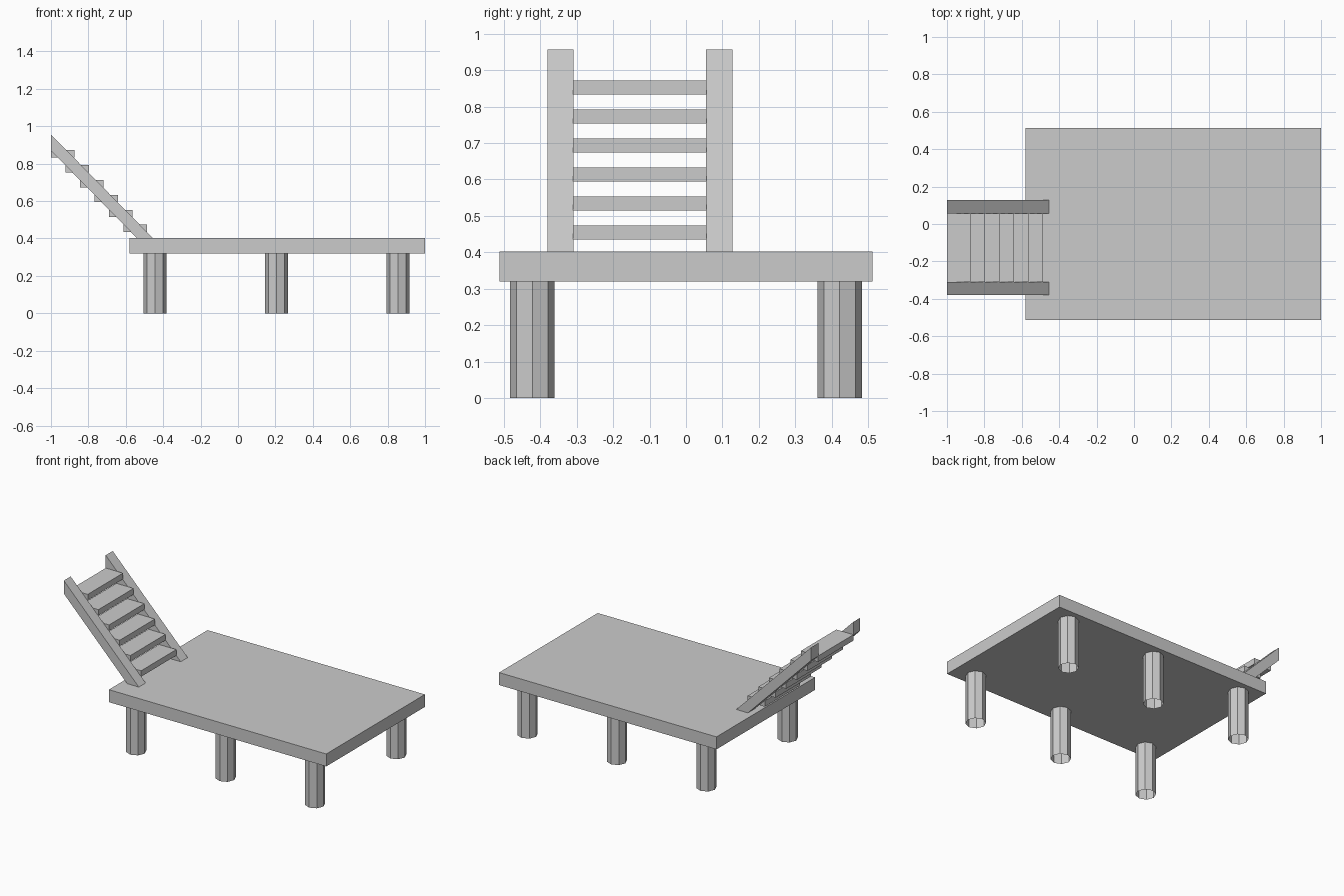
import bpy
import bmesh
from math import cos, sin, pi

if "Cube" in bpy.data.objects:
    bpy.data.objects.remove(bpy.data.objects["Cube"], do_unlink=True)

grey = bpy.data.materials.new("plain grey")
grey.use_nodes = True
colour = (0.6, 0.6, 0.6, 1)
grey.diffuse_color = colour
grey.node_tree.nodes["Principled BSDF"].inputs["Base Color"].default_value = colour


def prism(name, outline, direction, cap=True):
    """Extrude a closed outline along a direction."""
    bm = bmesh.new()
    start = [bm.verts.new(p) for p in outline]
    end = [bm.verts.new([a + b for a, b in zip(p, direction)]) for p in outline]
    n = len(outline)
    for i in range(n):
        j = (i + 1) % n
        bm.faces.new((start[i], start[j], end[j], end[i]))
    if cap:
        bm.faces.new(start[::-1])
        bm.faces.new(end)
    bmesh.ops.recalc_face_normals(bm, faces=bm.faces)
    mesh = bpy.data.meshes.new(name)
    bm.to_mesh(mesh)
    bm.free()
    mesh.materials.append(grey)
    obj = bpy.data.objects.new(name, mesh)
    bpy.context.collection.objects.link(obj)


def box(name, x0, x1, y0, y1, z0, z1):
    outline = [(x0, y0, z0), (x1, y0, z0), (x1, y0, z1), (x0, y0, z1)]
    prism(name, outline, (0, y1 - y0, 0))


# Deck
deck_bottom, deck_top = 0.32, 0.402
box("deck", -0.58, 1.0, -0.512, 0.512, deck_bottom, deck_top)

# Open eight-sided legs, three along each long edge
for side, y in (("front", -0.422), ("back", 0.422)):
    for place, x in (("right", -0.444), ("middle", 0.206), ("left", 0.856)):
        ring = [(x + 0.061 * cos(i * pi / 4), y + 0.061 * sin(i * pi / 4), 0)
                for i in range(8)]
        prism(f"{side}_{place}_leg", ring, (0, 0, deck_bottom), cap=False)

# Sloping stair stringers
for name, y0, y1 in (("front_stringer", -0.38, -0.309), ("back_stringer", 0.055, 0.128)):
    profile = [(-1, 0.956), (-0.455, deck_top), (-0.54, deck_top), (-1, 0.87)]
    prism(name, [(x, y0, z) for x, z in profile], (0, y1 - y0, 0))

# Stair treads, from the top down
for i in range(6):
    x, z = -1 + 0.0775 * i, 0.833 - 0.0797 * i
    box(f"tread_{i + 1}", x, x + 0.125, -0.31, 0.056, z, z + 0.039)
